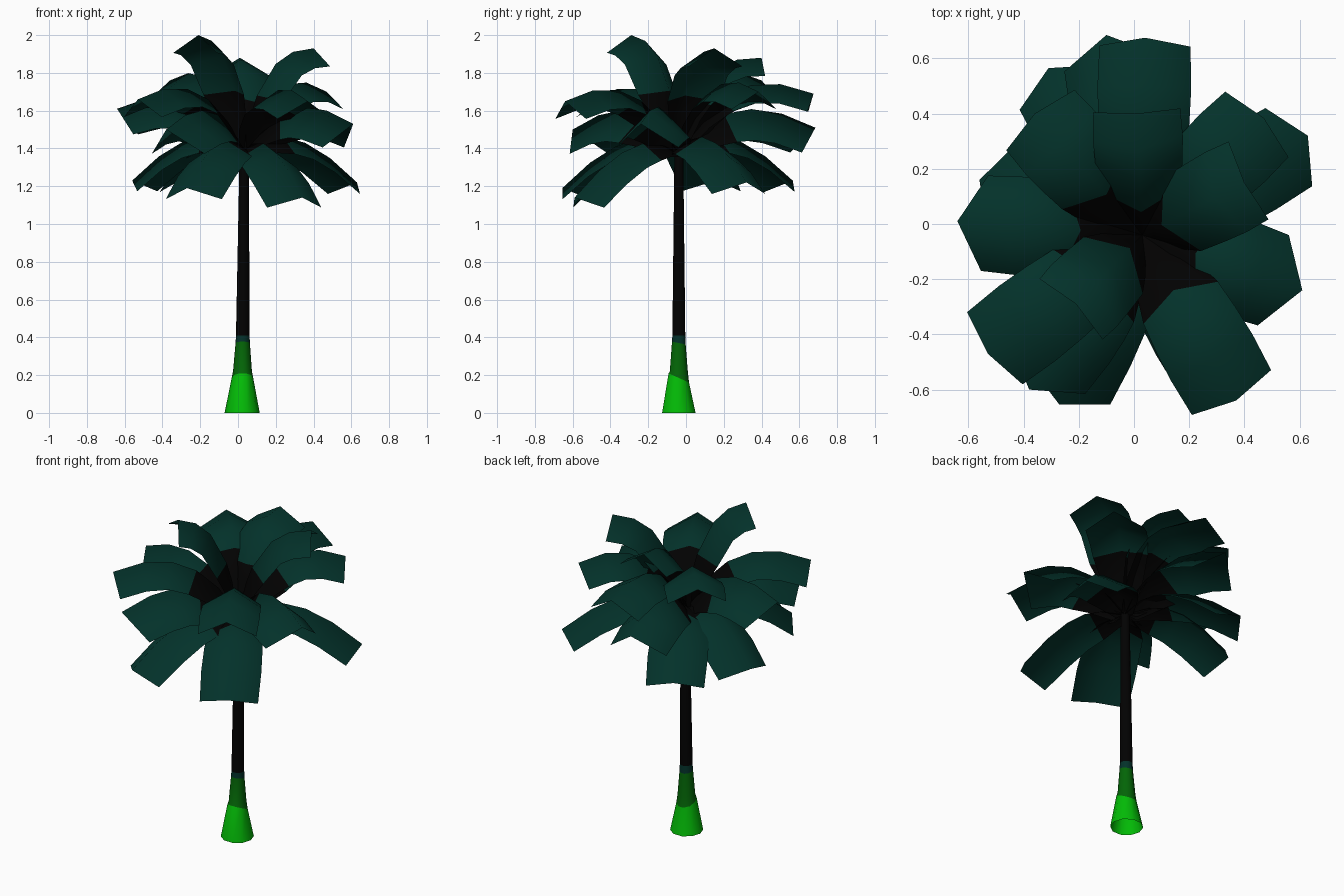
import bpy, math
from mathutils import Vector

cube = bpy.data.objects.get("Cube")
if cube:
    bpy.data.objects.remove(cube, do_unlink=True)


def material(name, rgb):
    m = bpy.data.materials.new(name)
    m.use_nodes = True
    m.diffuse_color = (*rgb, 1)
    bsdf = m.node_tree.nodes["Principled BSDF"]
    bsdf.inputs["Base Color"].default_value = (*rgb, 1)
    bsdf.inputs["Roughness"].default_value = 0.9
    return m


BLACK = material("near black bark", (0.0006, 0.0005, 0.0005))
TEAL = material("dark teal leaf", (0.001, 0.031, 0.023))
BRIGHT = material("bright green", (0.001, 0.5, 0.002))
GREEN = material("deep green", (0.001, 0.13, 0.002))


def make_grid(name, rows, mats, row_material, closed=False):
    """Skin a list of equal point rows; each band takes its own material."""
    n = len(rows[0])
    verts = [p for row in rows for p in row]
    faces, ids = [], []
    for i in range(len(rows) - 1):
        for j in range(n if closed else n - 1):
            k = (j + 1) % n
            faces.append((i * n + j, i * n + k, (i + 1) * n + k, (i + 1) * n + j))
            ids.append(row_material[i])
    mesh = bpy.data.meshes.new(name)
    mesh.from_pydata(verts, [], faces)
    for m in mats:
        mesh.materials.append(m)
    for poly, idx in zip(mesh.polygons, ids):
        poly.material_index = idx
        poly.use_smooth = True
    mesh.update()
    obj = bpy.data.objects.new(name, mesh)
    bpy.context.collection.objects.link(obj)


# Trunk: flared open tube, with (height, radius, tilt of the ring)
profile = [(0, 0.093, 0), (0.185, 0.057, 0.45), (0.22, 0.05, 0), (0.37, 0.038, 0.2),
           (0.41, 0.036, 0), (1.42, 0.024, 0)]
SIDES = 10
rings = []
for z, r, tilt in profile:
    ring = []
    for s in range(SIDES):
        a = math.tau * s / SIDES
        x, y = r * math.cos(a), r * math.sin(a)
        ring.append((0.022 + 0.008 * z + x, -0.038 + y, z - tilt * y))
    rings.append(ring)
make_grid("trunk", rings, [BRIGHT, GREEN, TEAL, BLACK], [0, 1, 1, 2, 3], closed=True)

# Fronds: arched blades from the crown to a ridge tip, dark up to the split
HUB = Vector((0.03, -0.04, 1.38))
HALF_WIDTHS = [0.05, 0.12, 0.155, 0.165, 0.17, 0.165]


def frond(name, tip, reach, lift, depth, spread, setback, split):
    tip = Vector(tip)
    ctrl = HUB.lerp(tip, reach)
    ctrl.z = HUB.z + 0.6 * (tip.z - HUB.z) + lift
    out = Vector((tip.x - HUB.x, tip.y - HUB.y, 0)).normalized()
    side = Vector((-out.y, out.x, 0))
    rows = []
    for t, w in zip((0, 0.2, split, 0.6, 0.8, 1), HALF_WIDTHS):
        p = HUB * (1 - t) ** 2 + ctrl * 2 * t * (1 - t) + tip * t * t
        tangent = ((ctrl - HUB) * (1 - t) + (tip - ctrl) * t).normalized()
        normal = tangent.cross(side)
        w *= spread
        edge = p - normal * (depth * w) - tangent * (setback * t)
        rows.append([edge - side * w, p, edge + side * w])
    make_grid(name, rows, [BLACK, TEAL], [0, 0, 1, 1, 1])


# Tiers: bend reach, bend lift, fold depth, width, tip setback, split, then ridge tips
tiers = {
    "low_frond": (0.38, 0.32, 0.6, 1.0, 0.02, 0.4, [
        (0.34, -0.59, 1.14), (-0.27, -0.655, 1.19), (0.63, 0.32, 1.22),
        (-0.56, 0.16, 1.23), (-0.31, 0.565, 1.23)]),
    "middle_frond": (0.36, 0.3, 0.95, 1.05, 0.03, 0.4, [
        (0.61, -0.24, 1.53), (-0.38, -0.6, 1.5), (-0.1, 0.685, 1.51),
        (-0.64, 0.01, 1.61)]),
    "high_frond": (0.36, 0.32, 0.6, 1.0, -0.01, 0.4, [
        (0.37, -0.64, 1.65), (-0.53, -0.47, 1.66), (-0.36, 0.4, 1.76),
        (0.04, 0.675, 1.69), (0.47, 0.385, 1.7)]),
    "top_frond": (0.2, 0.23, 0.6, 0.96, -0.02, 0.32, [
        (-0.21, -0.29, 2.0), (0.4, 0.15, 1.93), (0.01, 0.4, 1.88)]),
}
for name, (*shape, tips) in tiers.items():
    for i, tip in enumerate(tips):
        frond(f"{name}_{i + 1}", tip, *shape)
